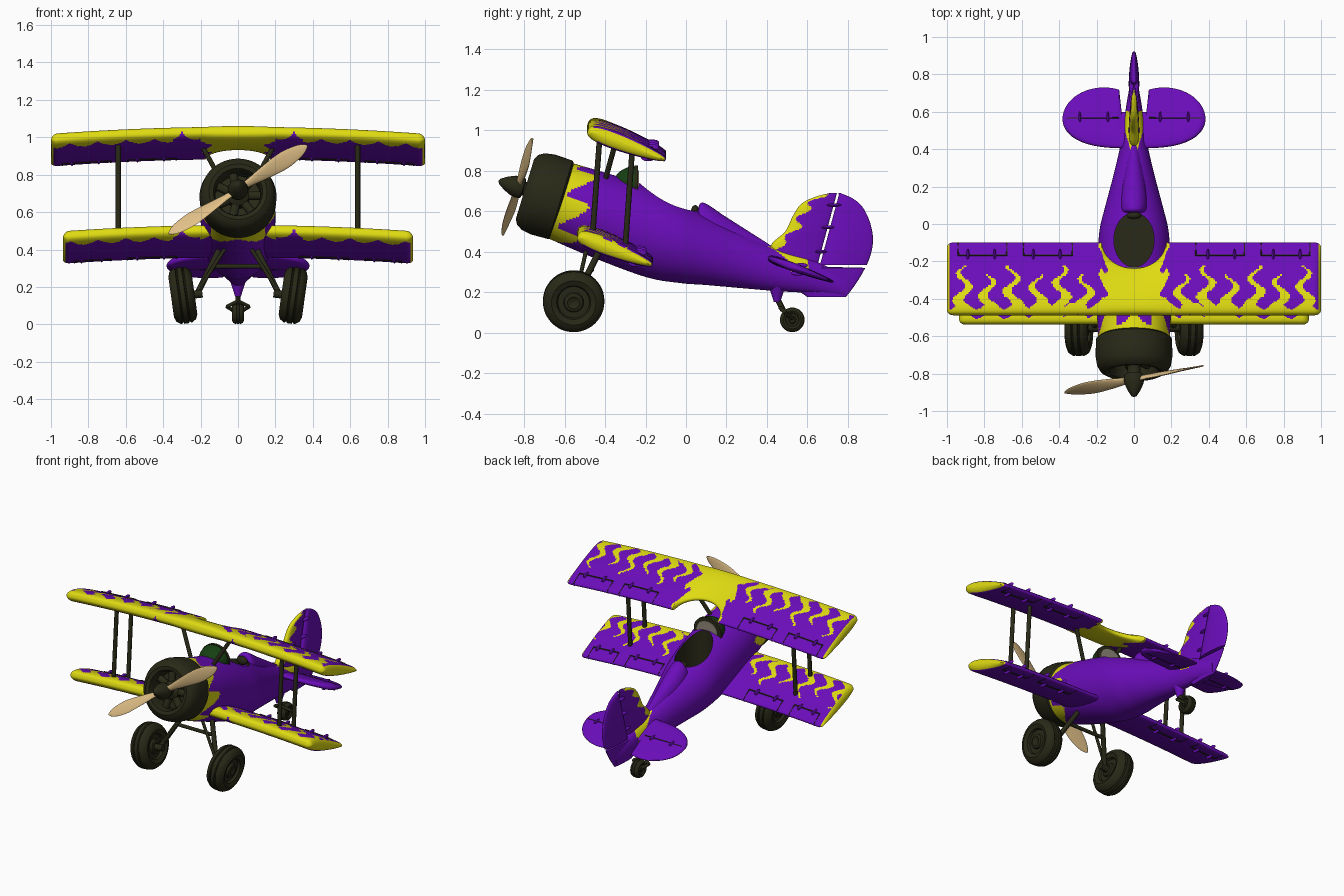
import bpy, bmesh
from math import sin, cos, pi, sqrt, radians, atan2, copysign
from mathutils import Vector as V, Matrix as M

cube = bpy.data.objects.get("Cube")
if cube:
    bpy.data.objects.remove(cube, do_unlink=True)


def paint(name, r, g, b):
    m = bpy.data.materials.new(name)
    m.use_nodes = True
    m.diffuse_color = (r, g, b, 1)
    m.node_tree.nodes["Principled BSDF"].inputs["Base Color"].default_value = (r, g, b, 1)
    return m


purple = paint("purple", .145, .004, .49)
yellow = paint("yellow", .74, .71, .006)
dark = paint("dark_olive", .022, .022, .009)
wood = paint("pale_wood", .74, .52, .24)
green = paint("dark_green", .008, .05, .006)
grey = paint("warm_grey", .28, .25, .19)
parts = []


def oval(c, s):
    return c, s


def foil(c, s):
    return c, copysign(abs(s) ** .7, s) * (1 - .35 * c)


def loft(name, rings, mats, rule=None, n=32, section=oval, matrix=None):
    """Skin a list of (centre, half axis, half axis) rings and cap the ends."""
    bm = bmesh.new()
    ang = [2 * pi * k / n for k in range(n)]
    rows = []
    for c, a, b in rings:
        row = []
        for t in ang:
            u, v = section(cos(t), sin(t))
            row.append(bm.verts.new(c + a * u + b * v))
        rows.append(row)
    for r0, r1 in zip(rows, rows[1:]):
        for k in range(n):
            f = bm.faces.new((r0[k], r0[k - 1], r1[k - 1], r1[k]))
            if rule:
                t = ang[k] - pi / n
                f.material_index = int(rule(f.calc_center_median(), cos(t), sin(t)))
    for row in (rows[0], rows[-1]):
        f = bm.faces.new(row)
        if rule:
            f.material_index = int(rule(f.calc_center_median(), 0, 1))
    bmesh.ops.recalc_face_normals(bm, faces=bm.faces)
    if matrix:
        bm.transform(matrix)
    me = bpy.data.meshes.new(name)
    bm.to_mesh(me)
    bm.free()
    for m in mats:
        me.materials.append(m)
    ob = bpy.data.objects.new(name, me)
    bpy.context.collection.objects.link(ob)
    parts.append(ob)
    return ob


def lathe(name, profile, mat, matrix, n=40):
    rings = [(V((0, 0, z)), V((r, 0, 0)), V((0, r, 0))) for r, z in profile]
    return loft(name, rings, [mat], n=n, matrix=matrix)


def tube(name, p, q, r, mat=dark, r2=None, n=10):
    p, q = V(p), V(q)
    d = (q - p).normalized()
    a = d.orthogonal().normalized()
    b = d.cross(a)
    return loft(name, [(p, a * r, b * r), (q, a * (r2 or r), b * (r2 or r))], [mat], n=n)


def ball(name, centre, size, mat):
    prof = [(max(.01, sin(pi * k / 10)), -cos(pi * k / 10)) for k in range(11)]
    return lathe(name, prof, mat, M.Translation(centre) @ M.Diagonal((*size, 1)), 16)


def curve(table, v):
    """Smooth lookup: the first column is the key."""
    i = 0
    while i < len(table) - 2 and v > table[i + 1][0]:
        i += 1

    def slope(j, k):
        lo, hi = table[max(j - 1, 0)], table[min(j + 1, len(table) - 1)]
        return (hi[k] - lo[k]) / (hi[0] - lo[0])
    a, b = table[i], table[i + 1]
    h = b[0] - a[0]
    t = min(1, max(0, (v - a[0]) / h))
    e = t * t * (3 - 2 * t)
    return [a[k] * (1 - e) + b[k] * e + h * t * (1 - t) * ((1 - t) * slope(i, k) - t * slope(i + 1, k))
            for k in range(1, len(a))]


def span(a, b, n):
    return [a + (b - a) * k / n for k in range(n + 1)]


# Fuselage with painted nose flames: top y, top z, bottom y, bottom z, half width
hull = [(0, -.57, .84, -.68, .465, .19), (1, -.40, .79, -.47, .375, .20),
        (2, -.22, .735, -.20, .275, .195), (3, -.05, .66, -.03, .245, .185),
        (4, .08, .59, .10, .235, .155), (5, .25, .505, .27, .22, .11),
        (6, .42, .425, .45, .205, .07), (7, .60, .37, .62, .195, .045),
        (8, .79, .28, .785, .18, .015)]


def hull_ring(v, table):
    yt, zt, yb, zb, w = curve(table, v)
    top, bot = V((0, yt, zt)), V((0, yb, zb))
    return (top + bot) / 2, (top - bot) / 2, V((w, 0, 0))


def hull_paint(p, c, s):
    d = (p.y + .615) * .956 - (p.z - .655) * .292
    a = atan2(abs(s), c)
    tail = c > 0 and .34 < p.y < .6 and abs(p.x) < .3 * (p.y - .34)
    return tail or d < .08 + .06 * sin(a * 7 + 1.2 + d * 18)


skin = [purple, yellow, dark]
body = loft("fuselage", [hull_ring(v, hull) for v in span(0, 8, 112)], skin, hull_paint, 112)
pit = [(V((0, -.085, z)), V((0, .145, 0)), V((.108, 0, 0))) for z in (.47, .95)]
cutter = loft("cockpit_cutter", pit, skin, lambda *_: 2)
cutter.hide_render = True
mod = body.modifiers.new("cockpit", 'BOOLEAN')
mod.operation, mod.solver, mod.object = 'DIFFERENCE', 'EXACT', cutter
bpy.context.view_layer.objects.active = body
bpy.ops.object.modifier_apply(modifier=mod.name)
parts.remove(cutter)
bpy.data.objects.remove(cutter, do_unlink=True)

# Headrest fairing, pad, windshield and instrument panel
rest = [(0, .055, .60, .05, .45, .05), (1, .085, .642, .08, .43, .07),
        (2, .20, .57, .2, .38, .065), (3, .42, .43, .4, .3, .03)]
loft("headrest_fairing", [hull_ring(v, rest) for v in span(0, 3, 24)], [purple])
ball("headrest_pad", (0, .045, .6), (.04, .02, .03), dark)


def bow(y, s):
    return V((0, y, .73)), V((.1 * s, 0, 0)), V((0, 0, .09 * s))


loft("windshield", [bow(-.25 - .11 * cos(t), sin(t) + .02) for t in span(0, pi / 2, 10)], [green])
loft("windshield_frame", [bow(-.255, 1.06), bow(-.237, 1.06)], [dark])
loft("instrument_panel", [bow(-.238, .8), bow(-.231, .8)], [grey])

# Cowling, engine and spinner share the tilted nose frame
nose = M.Translation((0, -.83, .72)) @ M.Rotation(radians(73), 4, 'X')
lathe("cowling", [(.002, -.235), (.185, -.235), (.203, -.22), (.206, -.13), (.198, -.08), (.18, -.05),
                  (.155, -.036), (.132, -.042), (.122, -.07), (.122, -.15), (.002, -.15)], dark, nose, 64)
lathe("spinner", [(.002, .1), (.014, .093), (.034, .062), (.05, .025), (.055, 0), (.05, -.025),
                  (.035, -.03), (.035, -.07), (.06, -.09), (.06, -.15)], dark, nose)
for k in range(7):
    turn = nose @ M.Rotation(2 * pi * k / 7, 4, 'Z')
    tube("engine_cylinder", turn @ V((.04, 0, -.11)), turn @ V((.12, 0, -.11)), .024)

# Propeller
blade = [(0, .02), (.15, .022), (.35, .035), (.65, .047), (.85, .036), (.95, .021), (1, .004)]
for k in (0, 1):
    rings = []
    for t in span(0, 1, 28):
        w, pitch = curve(blade, t)[0], radians(42 - 26 * t)
        rings.append((V((.445 * t, 0, 0)), V((0, cos(pitch), sin(pitch))) * w,
                      V((0, -sin(pitch), cos(pitch))) * (.012 - .008 * t)))
    loft("propeller_blade", rings, [wood], n=20,
         matrix=nose @ M.Rotation(radians(33.7) + pi * k, 4, 'Z'))


# Wings: chord ring at any x, optional centre cutout, rounded tips
def chord(lead, trail, th):
    a = (trail - lead) / 2
    return (lead + trail) / 2, a, V((0, -a.z, a.y)).normalized() * th


def wing_ring(x, lead, trail, half, cut):
    drop = V((0, 0, .038 * x * x))
    a, b = V((x, *lead)) - drop, V((x, *trail)) - drop
    if abs(x) < cut:
        b = b.lerp(a, .36 * sqrt(1 - (x / cut) ** 2))
    d = max(0, (abs(x) - half + .035) / .035)
    s = sqrt(max(.02, 1 - d * d))
    m = (a + b) / 2
    return chord(m + (a - m) * (.87 + .13 * s), m + (b - m) * (.87 + .13 * s), .041 * s)


def wing_paint(half, cut):
    def rule(p, c, s):
        x, f = abs(p.x), (1 + c) / 2
        if x > half - .012 or (cut and x < .165 + .025 * sin(f * 15)):
            return 1
        if s < 0:
            return f < .05 + .09 * abs(sin(x * 21)) - .06 * (.2 < x < .35)
        if f < .09 + .045 * sin(x * 43):
            return 1
        for k in range(6):
            root, reach = .26 + .13 * k, .52 + .13 * (k % 2)
            if f < reach and abs(x - root - .03 * sin(f * 17 + k)) < .034 * (1 - f / reach) + .006:
                return 1
        return 0
    return rule


def on_skin(ring, c, side):
    u, v = foil(c, side * sqrt(max(0, 1 - c * c)))
    return ring[0] + ring[1] * u + ring[2] * v


def wing(name, lead, trail, half, cut):
    def ring(x):
        return wing_ring(x, lead, trail, half, cut)
    xs = [half * (1 - cos(pi * k / 10)) * .02 for k in range(11)]
    xs = [-half + d for d in xs] + span(-half + .045, half - .045, 220) + [half - d for d in reversed(xs)]
    loft(name, [ring(x) for x in xs], [purple, yellow], wing_paint(half, cut), 120, foil)
    for sx in (-1, 1):
        for x0, x1 in ((.33, .59), (.68, half - .06)):
            for side in (-1, 1):
                hinge = [on_skin(ring(sx * x), .6, side) for x in (x0, x1)]
                tube("aileron_gap", *hinge, .005, n=6)
                for x in (x0, x1):
                    tube("aileron_gap", on_skin(ring(sx * x), .6, side), on_skin(ring(sx * x), .98, side), .004, n=6)
                for t in (.25, .8):
                    ball("aileron_hinge", hinge[0].lerp(hinge[1], t), (.008, .035, .016), purple)


wing("upper_wing", (-.485, 1.035), (-.1, .89), 1.0, .17)
wing("lower_wing", (-.535, .51), (-.165, .365), .935, 0)


# Tailplane with elevator gaps
def tail_ring(x):
    ax = abs(x)
    lead = .56 - .155 * sqrt(max(.002, 1 - (ax / .382) ** 3))
    trail = .6 if ax < .07 else .56 + .17 * sqrt(max(.002, 1 - ((ax - .16) / .222) ** 2))
    a, b = [V((x, y, .37 - .37 * (y - .405))) for y in (lead, trail)]
    return chord(a, b, .02 * min(1, (b - a).length * 6))


loft("tailplane", [tail_ring(.382 * sin(t)) for t in span(-pi / 2, pi / 2, 90)], [purple], n=40, section=foil)
for sx in (-1, 1):
    for side in (-1, 1):
        def at(x):
            c, a, b = tail_ring(sx * x)
            return on_skin((c, a, b), (.56 - c.y) / a.y, side)
        tube("elevator_gap", at(.08), at(.36), .004, n=6)
        for x in (.14, .29):
            ball("elevator_hinge", at(x), (.007, .035, .012), purple)

# Fin and rudder: height, leading y, trailing y, half thickness
fin = [(.175, .60, .79, .014), (.25, .5, .845, .022), (.35, .45, .90, .026), (.43, .42, .922, .026),
       (.50, .49, .92, .024), (.58, .53, .895, .02), (.64, .575, .855, .016),
       (.675, .65, .80, .011), (.69, .715, .755, .004)]


def fin_ring(z, rudder):
    lead, trail, th = curve(fin, z)
    gap = .66 + .27 * (z - .35)
    if rudder:
        lead = gap + .006
    elif z > .325:
        trail = gap - .006
    return (V((0, (lead + trail) / 2, z)), V((0, max(.004, (trail - lead) / 2), 0)), V((th, 0, 0)))


def fin_paint(p, c, s):
    return p.z > .4 and p.y - curve(fin, p.z)[0] < .045 + .025 * sin(p.z * 75) and p.y < .7


loft("fin", [fin_ring(z, False) for z in span(.175, .32, 16) + span(.326, .69, 50)],
     [purple, yellow], fin_paint, 64, foil)
loft("rudder", [fin_ring(z, True) for z in span(.335, .69, 40)], [purple], n=40, section=foil)
for z in (.4, .52, .63):
    ball("rudder_hinge", (0, .66 + .27 * (z - .35), z), (.026, .045, .009), purple)

# Struts and main landing gear
tyre = [(.002, .04), (.03, .055), (.045, .05), (.05, .036), (.078, .036), (.084, .052), (.11, .063),
        (.135, .053), (.149, .032), (.151, .024), (.144, .02), (.144, .016), (.152, .012)]
tyre += [(r, -z) for r, z in reversed(tyre)]
for s in (-1, 1):
    tube("front_wing_strut", (s * .64, -.425, .985), (s * .64, -.46, .5), .014)
    tube("rear_wing_strut", (s * .64, -.265, .91), (s * .64, -.3, .42), .014)
    tube("cabane_strut", (s * .19, -.345, .95), (s * .08, -.4, .75), .013)
    tube("gear_leg", (s * .1, -.43, .4), (s * .215, -.545, .17), .016)
    tube("gear_brace", (s * .06, -.49, .42), (s * .2, -.54, .2), .01)
    tube("axle", (s * .19, -.555, .165), (s * .27, -.555, .155), .022)
    lathe("main_wheel", tyre, dark, M.Translation((s * .295, -.555, .155)) @ M.Rotation(radians(90 + 8 * s), 4, 'Y'), 48)
    tube("tail_fork_arm", (0, .465, .125), (s * .06, .495, .095), .01)
    tube("tail_fork_tip", (s * .06, .495, .095), (s * .02, .525, .07), .01)
tube("gear_crossbar", (-.13, -.465, .31), (.13, -.465, .31), .012)

# Tail wheel
tube("tail_bracket", (0, .45, .24), (0, .45, .15), .045, purple, .016, 20)
tube("tail_strut", (0, .45, .17), (0, .48, .11), .014)
lathe("tail_wheel", [(r * .4, z * .5) for r, z in tyre], dark,
      M.Translation((0, .525, .063)) @ M.Rotation(pi / 2, 4, 'Y'), 32)

# Smooth shading
bpy.ops.object.select_all(action='DESELECT')
for ob in parts:
    ob.select_set(True)
bpy.ops.object.shade_smooth_by_angle(angle=radians(40))
